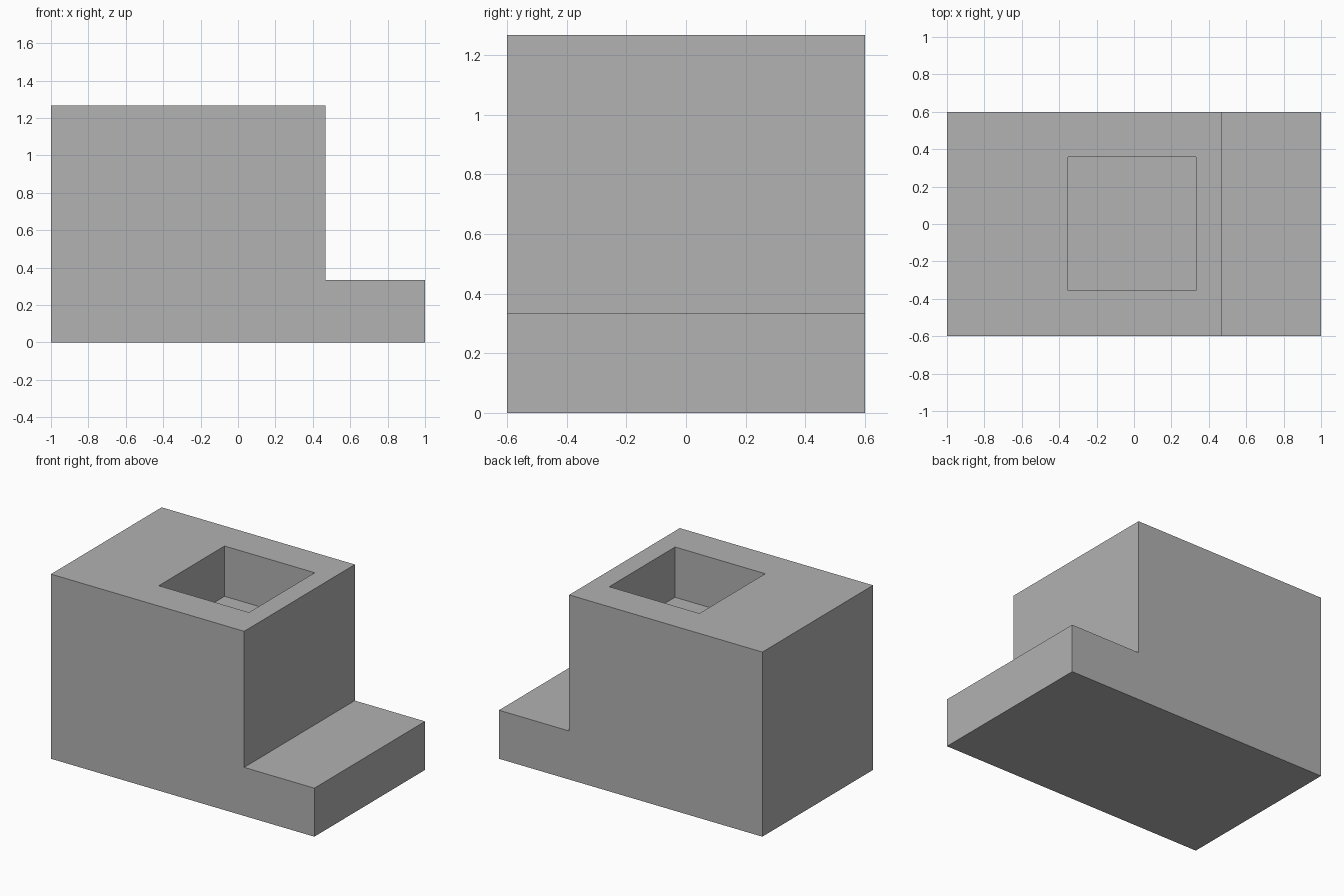
import bpy
import bmesh

cube = bpy.data.objects.get("Cube")
if cube:
    bpy.data.objects.remove(cube, do_unlink=True)

# Single plain grey
grey = bpy.data.materials.new("plain grey")
grey.use_nodes = True
colour = (0.445, 0.445, 0.445, 1)
grey.diffuse_color = colour
grey.node_tree.nodes["Principled BSDF"].inputs["Base Color"].default_value = colour

HALF_DEPTH = 0.6
TOP = 1.267
STEP_X, STEP_Z = 0.467, 0.333
PIT_MIN, PIT_MAX = (-0.353, -0.355), (0.332, 0.358)
PIT_DEPTH = 0.345


def add_object(name, bm):
    bmesh.ops.recalc_face_normals(bm, faces=bm.faces)
    mesh = bpy.data.meshes.new(name)
    bm.to_mesh(mesh)
    bm.free()
    mesh.materials.append(grey)
    obj = bpy.data.objects.new(name, mesh)
    bpy.context.collection.objects.link(obj)
    return obj


def extruded(name, points, offset):
    """Extrude a flat outline along an offset into a solid."""
    bm = bmesh.new()
    face = bm.faces.new([bm.verts.new(p) for p in points])
    result = bmesh.ops.extrude_face_region(bm, geom=[face], use_keep_orig=True)
    verts = [v for v in result["geom"] if isinstance(v, bmesh.types.BMVert)]
    bmesh.ops.translate(bm, verts=verts, vec=offset)
    return add_object(name, bm)


# Stepped block: side profile pushed from front to back
profile = [(-1, 0), (1, 0), (1, STEP_Z), (STEP_X, STEP_Z), (STEP_X, TOP), (-1, TOP)]
block = extruded("stepped_block", [(x, -HALF_DEPTH, z) for x, z in profile],
                 (0, 2 * HALF_DEPTH, 0))

# Rectangular pocket sunk into the top
(x0, y0), (x1, y1) = PIT_MIN, PIT_MAX
floor = TOP - PIT_DEPTH
cutter = extruded("pocket_cutter",
                  [(x, y, floor) for x, y in ((x0, y0), (x1, y0), (x1, y1), (x0, y1))],
                  (0, 0, PIT_DEPTH + 0.2))
cutter.hide_render = True
cutter.hide_viewport = True
cutter.display_type = "WIRE"

pocket = block.modifiers.new("top_pocket", "BOOLEAN")
pocket.operation = "DIFFERENCE"
pocket.solver = "EXACT"
pocket.object = cutter
